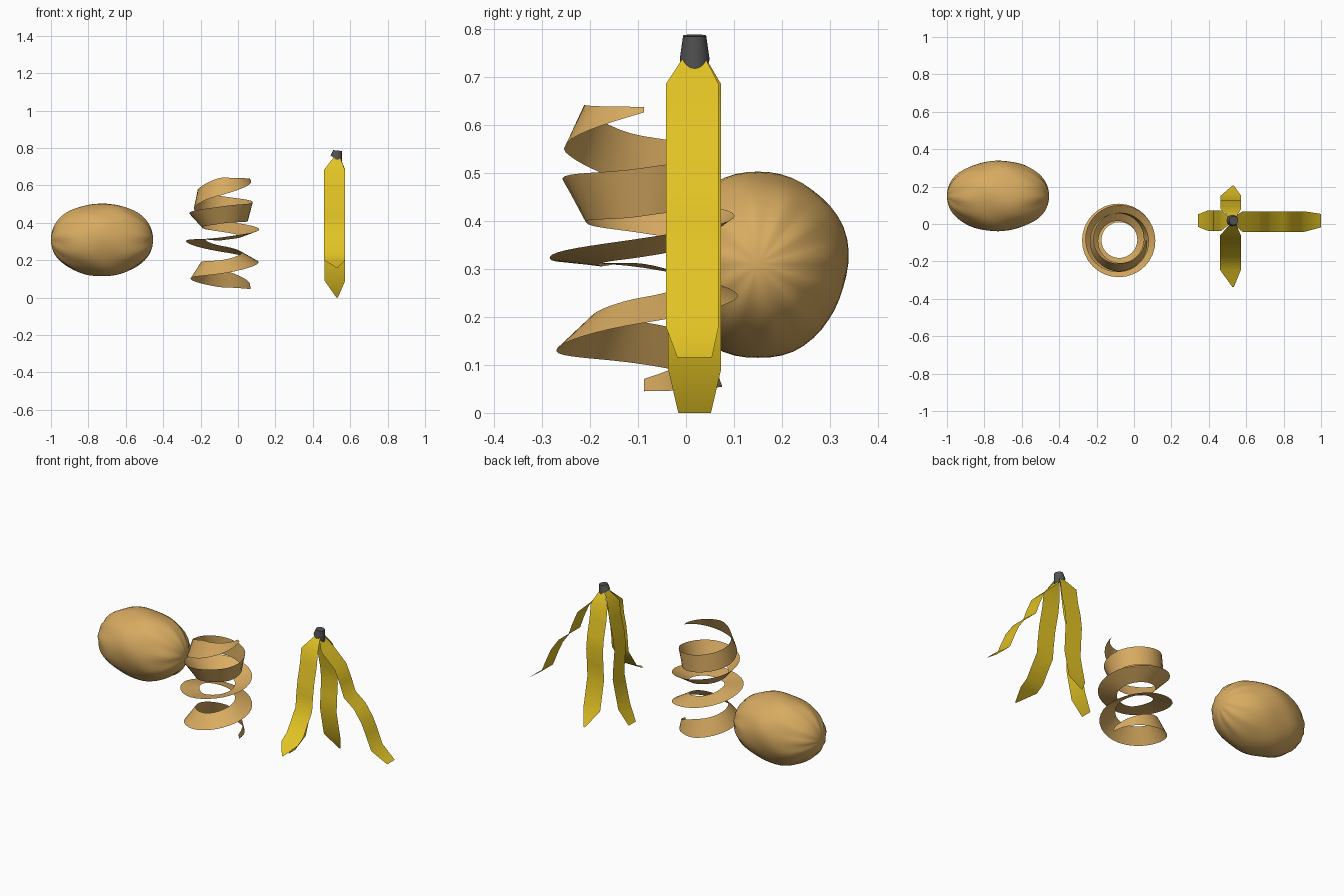
import bpy, bmesh, math
from mathutils import Vector

cube = bpy.data.objects.get("Cube")
if cube:
    bpy.data.objects.remove(cube, do_unlink=True)


def material(name, rgb):
    m = bpy.data.materials.new(name)
    m.use_nodes = True
    m.diffuse_color = (*rgb, 1)
    m.node_tree.nodes["Principled BSDF"].inputs["Base Color"].default_value = (*rgb, 1)
    return m


TAN = material("tan skin", (0.69, 0.41, 0.12))
YELLOW = material("yellow peel", (0.77, 0.55, 0.018))
GREY = material("dark grey stem", (0.085, 0.085, 0.085))


def finish(bm, name, mat, angle=40):
    mesh = bpy.data.meshes.new(name)
    bm.to_mesh(mesh)
    bm.free()
    mesh.materials.append(mat)
    ob = bpy.data.objects.new(name, mesh)
    bpy.context.collection.objects.link(ob)
    bpy.ops.object.select_all(action='DESELECT')
    ob.select_set(True)
    bpy.context.view_layer.objects.active = ob
    bpy.ops.object.shade_smooth_by_angle(angle=math.radians(angle))
    return ob


def ribbon(rows, name, mat, angle=40):
    """Thin open sheet through pairs of edge points."""
    bm = bmesh.new()
    pairs = [[bm.verts.new(p) for p in row] for row in rows]
    for (a0, b0), (a1, b1) in zip(pairs, pairs[1:]):
        bm.faces.new((a0, a1, b1, b0))
    return finish(bm, name, mat, angle)


# Whole fruit: a lumpy ellipsoid lying along x, puckered at both ends
bm = bmesh.new()
bmesh.ops.create_uvsphere(bm, u_segments=48, v_segments=32, radius=1)
for v in bm.verts:
    x, y, z = v.co.z, v.co.x, v.co.y
    a = math.atan2(z, y)
    ring = math.sqrt(max(0, 1 - x * x))
    pucker = 0.06 * abs(x) ** 3 * math.sin(11 * a + 2 * math.sin(a))
    lump = 0.018 * math.sin(3 * a + 4 * x) + 0.012 * math.sin(5 * a - 7 * x)
    r = ring ** 0.95 * (1 + pucker + lump * ring)
    v.co = (-0.727 + 0.273 * x, 0.15 + 0.188 * r * y / max(ring, 1e-5),
            0.31 + 0.194 * r * z / max(ring, 1e-5))
bmesh.ops.recalc_face_normals(bm, faces=bm.faces)
finish(bm, "whole_fruit", TAN, 60)

# Spiral peel: four turns, slowly twisting, narrowed at both ends;
# SAG gives the uneven drop at every quarter turn
SAG = [0, 0, -0.035, -0.035, -0.028, -0.01, -0.004, 0, 0,
       0.006, 0.033, 0.022, 0.013, 0, 0.015, 0.008, 0]
rows = []
STEPS = 128
for i in range(STEPS + 1):
    t = 4 * i / STEPS
    a = -2 * math.pi * t
    tilt = math.radians(-52 - 53 * t)
    half = 0.052 * min(1, 0.14 + t / 0.3, 0.25 + (4 - t) / 0.35)
    k = min(int(t * 4), 15)
    f = t * 4 - k
    f = f * f * (3 - 2 * f)
    height = 0.632 - 0.1435 * t + SAG[k] * (1 - f) + SAG[k + 1] * f
    row = []
    for edge in (-half, half):
        radius = 0.146 + edge * math.cos(tilt)
        row.append(Vector((-0.08 + radius * math.cos(a), -0.087 + radius * math.sin(a),
                           height + edge * math.sin(tilt))))
    rows.append(row)
ribbon(rows, "spiral_peel", TAN, 60)

# Hanging peel strips: (distance from stem, height) down the middle
CENTRE = Vector((0.53, 0.018, 0))
SHORT = [(0.015, 0.755), (0.063, 0.685), (0.075, 0.6), (0.097, 0.51), (0.107, 0.43),
         (0.1, 0.34), (0.096, 0.26), (0.115, 0.17), (0.133, 0.09), (0.187, 0.0)]
FRONT = [(0.015, 0.755), (0.078, 0.685), (0.09, 0.6), (0.113, 0.51), (0.125, 0.43),
         (0.133, 0.35), (0.175, 0.29), (0.215, 0.23), (0.265, 0.2), (0.355, 0.16)]
LONG = [(0.0, 0.755), (0.05, 0.685), (0.14, 0.6), (0.175, 0.52), (0.2, 0.45),
        (0.265, 0.4), (0.315, 0.33), (0.345, 0.265), (0.38, 0.18), (0.47, 0.115)]


def strip(name, direction, path, tip, shift):
    """Sheet hanging in one direction; its middle is shifted off the stem axis."""
    d = Vector(direction)
    side = Vector((0, 0, 1)).cross(d)
    last = len(path) - 1
    rows = []
    for i, (dist, z) in enumerate(path):
        w = 0.014 if i == 0 else tip if i == last else 0.055
        c = CENTRE + d * dist + Vector((0, 0, z))
        if 0 < i < last:
            c += Vector(shift)
        rows.append((c - side * w, c + side * w))
    ribbon(rows, name, YELLOW)


strip("left_peel_strip", (1, 0, 0), LONG, 0.036, (0, -0.005, 0))
strip("right_peel_strip", (-1, 0, 0), SHORT, 0.034, (0, 0, 0))
strip("front_peel_strip", (0, -1, 0), FRONT, 0.004, (-0.014, 0, 0))
strip("back_peel_strip", (0, 1, 0), SHORT, 0.004, (-0.012, 0, 0))

# Stem: tapered plug, leaning a little, with a slanted lower end
bm = bmesh.new()
bmesh.ops.create_cone(bm, cap_ends=True, segments=20, radius1=0.031, radius2=0.024, depth=1)
for v in bm.verts:
    top = v.co.z > 0
    v.co.z = 0.786 - 0.1 * v.co.x if top else 0.737 - 0.75 * v.co.x
    v.co += CENTRE + Vector((0.003 if top else -0.004, 0, 0))
finish(bm, "stem", GREY)
